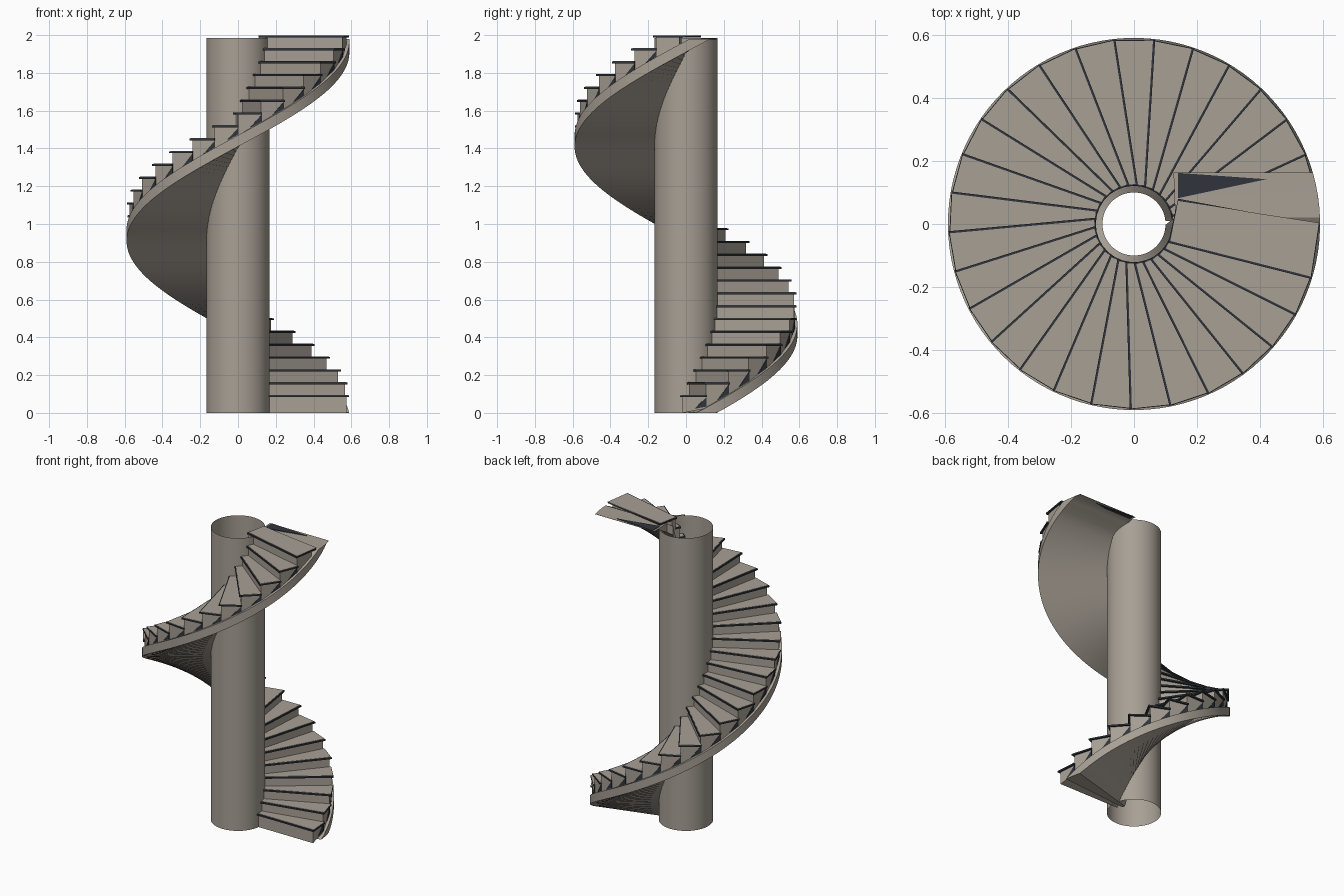
import bpy, bmesh, math

if "Cube" in bpy.data.objects:
    bpy.data.objects.remove(bpy.data.objects["Cube"])

STEPS, TURN, RISE = 29, math.radians(12.35), 0.068
R_OUT, R_IN, R_COL, H = 0.59, 0.10, 0.167, 1.985


def material(name, rgb):
    m = bpy.data.materials.new(name)
    m.diffuse_color = (*rgb, 1)
    m.use_nodes = True
    m.node_tree.nodes["Principled BSDF"].inputs["Base Color"].default_value = m.diffuse_color
    return m


stone = material("warm grey stone", (0.39, 0.35, 0.30))
dark = material("dark slate", (0.03, 0.036, 0.045))


def make(name, verts, faces, mat=stone, smooth=False):
    me = bpy.data.meshes.new(name)
    me.from_pydata(verts, [], faces)
    bm = bmesh.new()
    bm.from_mesh(me)
    bmesh.ops.recalc_face_normals(bm, faces=bm.faces)
    bm.to_mesh(me)
    bm.free()
    me.materials.append(mat)
    if smooth:
        me.shade_smooth()
        me.set_sharp_from_angle(angle=math.radians(30))
    ob = bpy.data.objects.new(name, me)
    bpy.context.collection.objects.link(ob)
    return ob


def prism(name, plan, bottoms, top, mat=stone):
    """Block over a plan outline with its own bottom height at each corner."""
    n = len(plan)
    v = [(x, y, b) for (x, y), b in zip(plan, bottoms)] + [(x, y, top) for x, y in plan]
    f = [tuple(range(n))[::-1], tuple(range(n, 2 * n))]
    f += [(i, (i + 1) % n, (i + 1) % n + n, i + n) for i in range(n)]
    return make(name, v, f, mat)


def on_line(a, r, d):
    """Point at radius r on the ray of angle a, moved forward by d."""
    return (r * math.cos(a) + d * math.sin(a), r * math.sin(a) - d * math.cos(a))


def ramp(a, c):
    return min(max(a / math.pi + c, 0.0), 1.98)


# central column: open tube
N = 64
cv = [(R_COL * math.cos(2 * math.pi * i / N), R_COL * math.sin(2 * math.pi * i / N), z)
      for z in (0, H) for i in range(N)]
make("column", cv, [(i, (i + 1) % N, (i + 1) % N + N, i + N) for i in range(N)], smooth=True)

# spiral slab under the steps, with a straight-sided landing at the end
a0, a1, M = math.radians(5), math.radians(376), 106
sv, sf = [], []
for i in range(M + 1):
    a = a0 + (a1 - a0) * i / M
    zb, zt = ramp(a, -0.09), ramp(a, -0.03)
    zt = max(zt, zb + 0.001)
    for r, z in ((R_IN, zb), (R_OUT, zb), (R_OUT, zt), (R_IN, zt)):
        if a > 2 * math.pi:
            x, y = max(r, 0.13) * math.cos(a), R_OUT * math.sin(a)
        else:
            x, y = r * math.cos(a), r * math.sin(a)
        sv.append((x, y, z))
    if i:
        p, q = 4 * (i - 1), 4 * i
        sf += [(p + j, p + (j + 1) % 4, q + (j + 1) % 4, q + j) for j in range(4)]
sf += [(0, 1, 2, 3), (4 * M, 4 * M + 3, 4 * M + 2, 4 * M + 1)]
make("spiral_slab", sv, sf, smooth=True)

# steps: wedge-bottomed riser block, dark board and a stone tread plate on it
for k in range(STEPS):
    a, b = k * TURN, (k + 1) * TURN
    top = 0.095 + RISE * k
    lo, hi = ramp(a, -0.045), ramp(b, -0.045)
    last = k == STEPS - 1
    plan = [on_line(a, 0.12, 0.018), on_line(a, 0.575, 0.018),
            on_line(b, 0.575, 0.015), on_line(b, 0.12, 0.015)]
    prism(f"riser_{k + 1}", plan, (lo, lo, hi, hi), top - 0.012)

    board = [on_line(a, 0.12, 0.031), on_line(a, 0.587, 0.031),
             on_line(b, 0.587, 0.015), on_line(b, 0.12, 0.015)]
    plate = [on_line(a, 0.125, 0.024), on_line(a, 0.584, 0.024),
             on_line(b, 0.584, 0.015), on_line(b, 0.125, 0.015)]
    if last:
        board[2:] = [(0.588, -0.003), (0.14, 0.08)]
        plate[2:] = [(0.586, 0.004), (0.14, 0.073)]
    prism(f"tread_board_{k + 1}", board, [top - 0.012] * 4, top - 0.002, dark)
    prism(f"tread_plate_{k + 1}", plate, [top - 0.003] * 4, top)

    # dark triangle on the outer end of the step, under the back of the tread
    if not last:
        m = (a + b) / 2
        tri = []
        for r in (0.57, 0.578):
            tri += [(*on_line(m, r - 0.003, 0.0165), (lo + hi) / 2 + 0.01),
                    (*on_line(b, r, 0.015), hi + 0.01),
                    (*on_line(b, r, 0.015), top - 0.012)]
        make(f"end_shadow_gap_{k + 1}", tri,
             [(0, 1, 2), (3, 5, 4), (0, 3, 4, 1), (1, 4, 5, 2), (2, 5, 3, 0)], dark)

# dark inlay on the landing at the top
prism("landing_inlay", [(0.14, 0.082), (0.42, 0.142), (0.14, 0.162)], [1.978] * 3, 1.984, dark)
